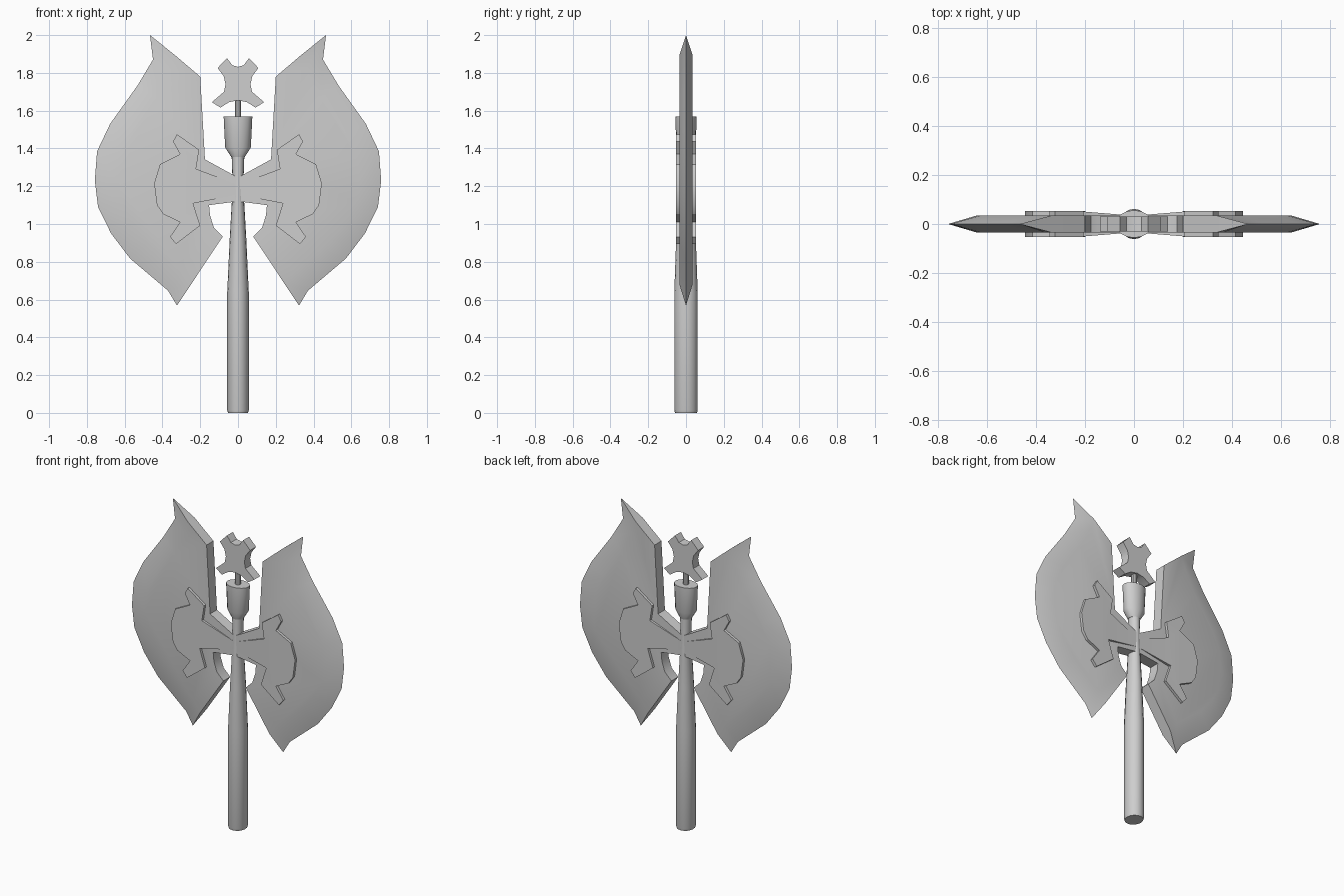
import bpy, bmesh, math

if "Cube" in bpy.data.objects:
    bpy.data.objects.remove(bpy.data.objects["Cube"])

steel = bpy.data.materials.new("grey_steel")
steel.diffuse_color = (0.62, 0.62, 0.62, 1)
steel.use_nodes = True
steel.node_tree.nodes["Principled BSDF"].inputs["Base Color"].default_value = steel.diffuse_color


def finish(name, bm, mirror=False):
    bmesh.ops.recalc_face_normals(bm, faces=bm.faces)
    mesh = bpy.data.meshes.new(name)
    bm.to_mesh(mesh)
    bm.free()
    obj = bpy.data.objects.new(name, mesh)
    bpy.context.collection.objects.link(obj)
    mesh.materials.append(steel)
    bpy.ops.object.select_all(action='DESELECT')
    obj.select_set(True)
    bpy.context.view_layer.objects.active = obj
    bpy.ops.object.shade_smooth_by_angle(angle=math.radians(30))
    if mirror:
        obj.modifiers.new("mirror", 'MIRROR')
    return obj


def slab(name, polys, depth):
    """Half outline in x/z, thickened to +-depth(point) and mirrored across x.
    Points with zero depth become a shared sharp edge."""
    bm = bmesh.new()
    front, back, uses = {}, {}, {}
    for poly in polys:
        for p in poly:
            if p not in front:
                d = depth(p)
                front[p] = bm.verts.new((p[0], -d, p[1]))
                back[p] = bm.verts.new((p[0], d, p[1])) if d else front[p]
        bm.faces.new([front[p] for p in poly])
        bm.faces.new([back[p] for p in reversed(poly)])
        for a, b in zip(poly, poly[1:] + poly[:1]):
            key = frozenset((a, b))
            uses[key] = None if key in uses else (a, b)
    # side walls along the open outline, left out on the mirror plane
    for edge in uses.values():
        if edge is None or (edge[0][0] == 0 and edge[1][0] == 0):
            continue
        a, b = edge
        loop = list(dict.fromkeys([front[a], front[b], back[b], back[a]]))
        if len(loop) > 2:
            bm.faces.new(loop)
    return finish(name, bm, mirror=True)


def turned(name, rings, sides=16):
    """Elliptical turned part from (z, x radius, y radius) rings."""
    bm = bmesh.new()
    loops = []
    for z, rx, ry in rings:
        angles = [2 * math.pi * i / sides for i in range(sides)]
        loops.append([bm.verts.new((rx * math.cos(t), ry * math.sin(t), z)) for t in angles])
    for lo, hi in zip(loops, loops[1:]):
        for i in range(sides):
            j = (i + 1) % sides
            bm.faces.new((lo[i], lo[j], hi[j], hi[i]))
    bm.faces.new(loops[0][::-1])
    bm.faces.new(loops[-1])
    return finish(name, bm)


# Double blade: sharp rim, bevel line inside it, and thick inner outline
rim = [(0.466, 2.0), (0.45, 1.87), (0.534, 1.73), (0.677, 1.53), (0.746, 1.385), (0.758, 1.23),
       (0.741, 1.09), (0.672, 0.95), (0.571, 0.817), (0.37, 0.647), (0.323, 0.568)]
bevel = [(0.335, 1.895), (0.36, 1.82), (0.435, 1.67), (0.565, 1.48), (0.625, 1.36), (0.64, 1.23),
         (0.625, 1.11), (0.57, 1.01), (0.48, 0.90), (0.30, 0.75), (0.249, 0.68)]
inner = [(0.08, 0.934), (0.127, 0.98), (0.148, 1.045), (0.153, 1.10), (0, 1.12),
         (0, 1.246), (0.175, 1.342), (0.20, 1.78)]
blade = [bevel + inner]
for i in range(len(rim) - 1):
    blade.append([rim[i], rim[i + 1], bevel[i + 1], bevel[i]])
slab("double_blade", blade, lambda p: 0 if p in rim else 0.035)

# Raised plates on both blade faces, joined by arms that thin towards the shaft
wing = [(0.222, 1.292), (0.206, 1.393), (0.323, 1.475), (0.344, 1.437), (0.307, 1.37),
        (0.413, 1.316), (0.444, 1.215), (0.429, 1.10), (0.397, 1.053), (0.307, 1.01),
        (0.36, 0.932), (0.328, 0.894), (0.20, 0.992), (0.238, 1.109)]
wing[11:12] = [(0.328, 0.894)]
arm = [wing[0], wing[-1], (0, 1.155), (0, 1.208)]
slab("raised_plate", [wing, arm], lambda p: 0.052 if p[0] > 0.1 else 0.034)

# Four-pronged top ornament
star = [(0, 1.832), (0.03, 1.84), (0.058, 1.878), (0.108, 1.826), (0.076, 1.783), (0.066, 1.74),
        (0.074, 1.70), (0.138, 1.645), (0.093, 1.616), (0.048, 1.645), (0, 1.655)]
slab("top_ornament", [star], lambda p: 0.03)

# Shaft, collar and the thin rod holding the ornament
turned("shaft", [(0, 0.053, 0.058), (0.015, 0.058, 0.062), (0.64, 0.057, 0.062),
                 (0.92, 0.044, 0.052), (1.2, 0.028, 0.038), (1.37, 0.034, 0.036)])
turned("collar", [(1.355, 0.036, 0.036), (1.405, 0.068, 0.052), (1.57, 0.076, 0.056)])
turned("ornament_rod", [(1.55, 0.017, 0.017), (1.67, 0.017, 0.017)], 10)
